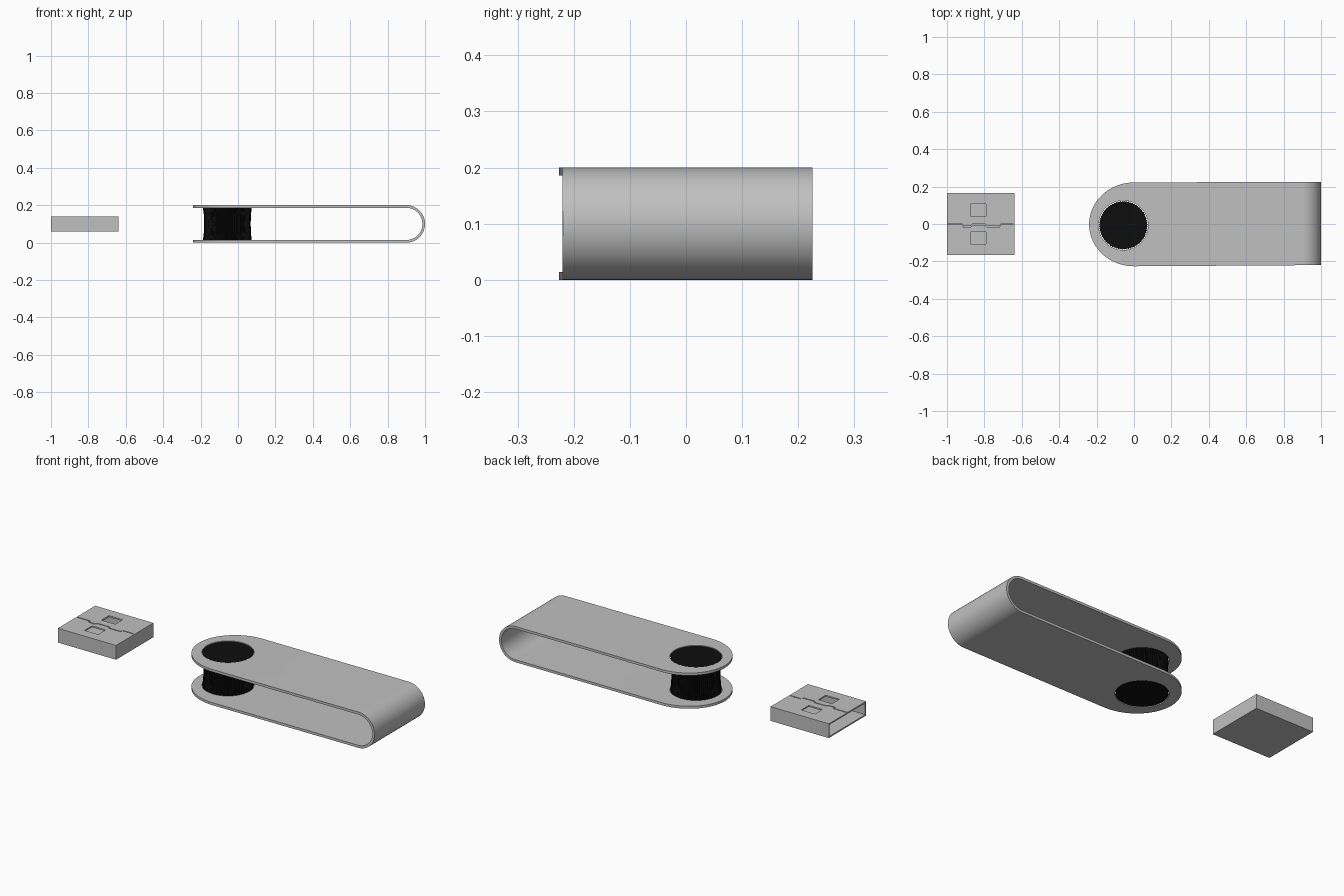
import bpy, bmesh
from math import sin, cos, pi, radians

cube = bpy.data.objects.get("Cube")
if cube:
    bpy.data.objects.remove(cube, do_unlink=True)


def material(name, value, roughness):
    m = bpy.data.materials.new(name)
    m.use_nodes = True
    m.diffuse_color = (value, value, value, 1)
    bsdf = m.node_tree.nodes["Principled BSDF"]
    bsdf.inputs["Base Color"].default_value = (value, value, value, 1)
    bsdf.inputs["Roughness"].default_value = roughness
    return m


metal = material("brushed grey metal", 0.53, 0.4)
black = material("black plastic", 0.004, 0.6)


def loft(name, rings, mat):
    """Closed solid through rings of 3D points."""
    bm = bmesh.new()
    loops = [[bm.verts.new(p) for p in ring] for ring in rings]
    n = len(loops[0])
    for a, b in zip(loops, loops[1:]):
        for i in range(n):
            j = (i + 1) % n
            bm.faces.new((a[i], a[j], b[j], b[i]))
    bm.faces.new(loops[0])
    bm.faces.new(loops[-1])
    bmesh.ops.recalc_face_normals(bm, faces=bm.faces)
    mesh = bpy.data.meshes.new(name)
    bm.to_mesh(mesh)
    bm.free()
    obj = bpy.data.objects.new(name, mesh)
    bpy.context.collection.objects.link(obj)
    mesh.materials.append(mat)
    return obj


def prism_z(name, pts, lo, hi, mat=metal):
    return loft(name, [[(x, y, z) for x, y in pts] for z in (lo, hi)], mat)


def prism_y(name, pts, lo, hi, mat=metal):
    return loft(name, [[(x, y, z) for x, z in pts] for y in (lo, hi)], mat)


def rect(x0, x1, y0, y1):
    return [(x0, y0), (x1, y0), (x1, y1), (x0, y1)]


def arc(cx, cy, r, start, end, steps):
    angles = [radians(start + (end - start) * i / steps) for i in range(steps + 1)]
    return [(cx + r * cos(a), cy + r * sin(a)) for a in angles]


def activate(obj):
    bpy.ops.object.select_all(action='DESELECT')
    bpy.context.view_layer.objects.active = obj
    obj.select_set(True)


def boolean(obj, cutter, operation='DIFFERENCE'):
    """Apply one boolean and discard its cutter."""
    cutter.hide_render = True
    mod = obj.modifiers.new("cut", 'BOOLEAN')
    mod.operation, mod.solver, mod.object = operation, 'EXACT', cutter
    activate(obj)
    bpy.ops.object.modifier_apply(modifier=mod.name)
    bpy.data.objects.remove(cutter, do_unlink=True)


# Swivel cover: bent strip, trimmed to a rounded plan, with pivot holes
H, T, BEND = 0.2, 0.014, 0.9
mid = H / 2
strip = ([(-0.4, 0)] + arc(BEND, mid, mid, -90, 90, 40) + [(-0.4, H), (-0.4, H - T)]
         + arc(BEND, mid, mid - T, 90, -90, 40) + [(-0.4, T)])
cover = prism_y("swivel_cover", strip, -0.4, 0.4)
round_end = [(x * 0.24 / 0.224, y - 0.002) for x, y in arc(0, 0, 0.224, 90, 270, 48)]
plan = round_end + [(1.1, -0.219), (1.1, 0.226)]
boolean(cover, prism_z("plan_cutter", plan, -0.1, 0.3), 'INTERSECT')
PX, PY = -0.057, -0.007
hole = arc(PX, PY, 0.132, 0, 360, 96)[:-1]
boolean(cover, prism_z("pivot_cutter", hole, -0.1, 0.3))
activate(cover)
bpy.ops.object.shade_smooth_by_angle(angle=radians(30))

# Pivot core: finely ribbed, slightly waisted drum
RIBS = 72


def ribbed_ring(r, z):
    ring = []
    for i in range(RIBS * 2):
        a, rr = pi * i / RIBS, r * (1 if i % 2 else 0.97)
        ring.append((PX + rr * cos(a), PY + rr * sin(a), z))
    return ring


profile = [(0.130, 0.002), (0.130, 0.02), (0.126, 0.05), (0.125, mid)]
profile += [(r, H - z) for r, z in profile[-2::-1]]
loft("pivot_core", [ribbed_ring(r, z) for r, z in profile], black)

# Plug shell: folded sheet box, open at the outer end
X0, X1, W, Z0, Z1, S = -1.0, -0.64, 0.165, 0.06, 0.14, 0.008
shell = prism_z("plug_shell", rect(X0, X1, -W, W), Z0, Z1)
boolean(shell, prism_z("hollow_cutter", rect(X0 - 0.1, X1 - S, S - W, W - S), Z0 + S, Z1 - S))

# Square latch windows in the top sheet
for side in (-1, 1):
    y = side * 0.075
    boolean(shell, prism_z("window_cutter", rect(-0.875, -0.79, y - 0.033, y + 0.033),
                           mid, Z1 + 0.05))

# Stepped seam along the middle of the top sheet
G = 0.003
seam = [(X0 - 0.05, 0), (-0.92, 0), (-0.91, -0.015), (-0.875, -0.015), (-0.865, -0.003),
        (-0.795, -0.003), (-0.785, -0.015), (-0.72, -0.015), (-0.71, 0), (X1 - S, 0)]
band = [(x, y - G) for x, y in seam] + [(x, y + G) for x, y in reversed(seam)]
boolean(shell, prism_z("seam_cutter", band, mid, Z1 + 0.05))
